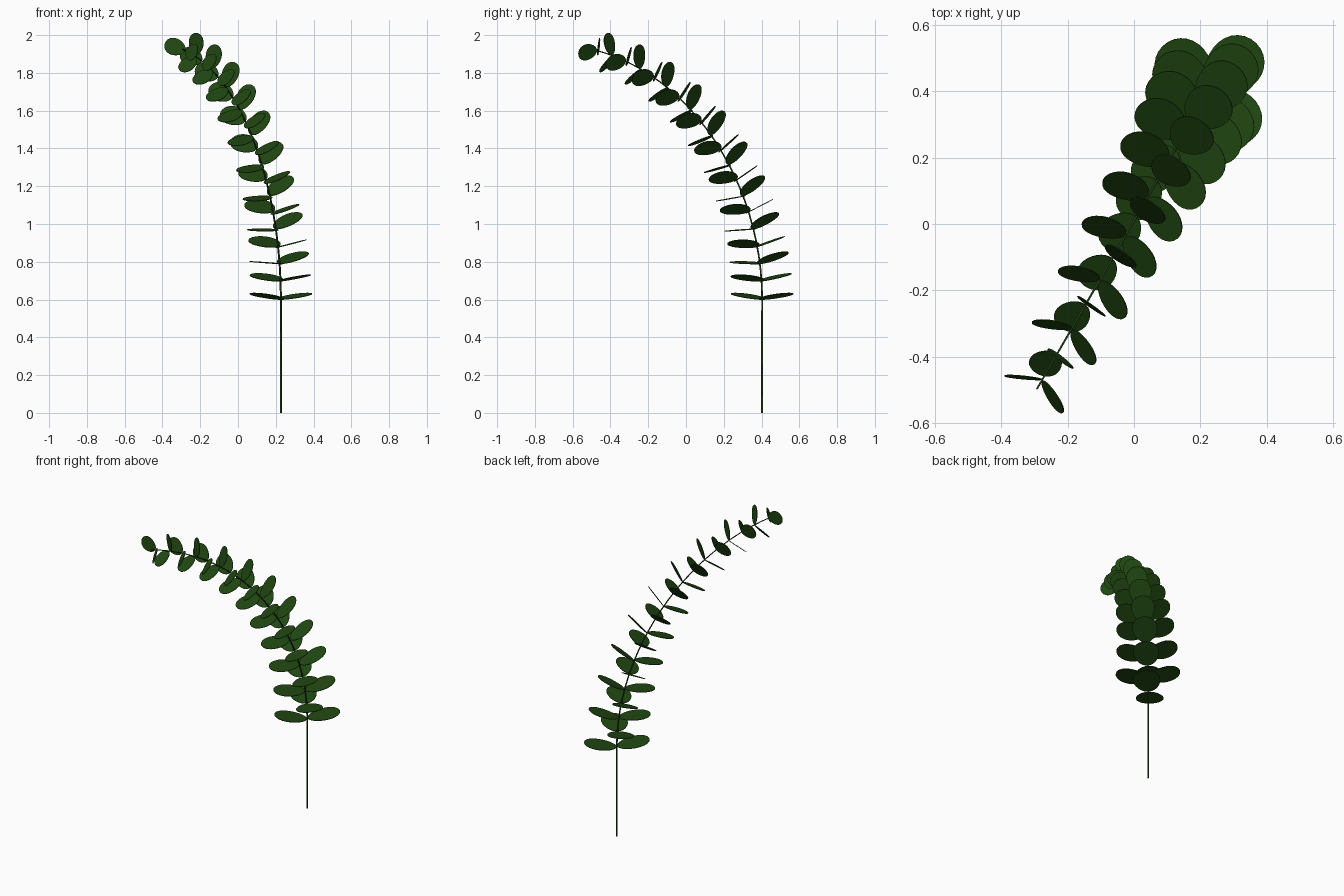
import bpy, bmesh, math
from mathutils import Vector

if "Cube" in bpy.data.objects:
    bpy.data.objects.remove(bpy.data.objects["Cube"])

BASE = Vector((0.227, 0.403, 0))
BEND = Vector((-0.5, -0.866, 0)).normalized()   # direction the sprig droops
SIDE = Vector((0.866, -0.5, 0)).normalized()
UP = Vector((0, 0, 1))


def material(name, color):
    m = bpy.data.materials.new(name)
    m.diffuse_color = color
    m.use_nodes = True
    m.node_tree.nodes["Principled BSDF"].inputs["Base Color"].default_value = m.diffuse_color
    return m


green = material("leaf_green", (0.015, 0.065, 0.006, 1))
stem_green = material("stem_green", (0.015, 0.05, 0.008, 1))

# Arching path in the bend plane (s outwards, z up)
P = [Vector(p) for p in ((0, 0.6), (0, 1.22), (0.44, 1.8), (1.04, 1.925))]


def bezier(t):
    u = 1 - t
    return P[0]*u**3 + P[1]*3*u*u*t + P[2]*3*u*t*t + P[3]*t**3


def slope(t):
    u = 1 - t
    return ((P[1]-P[0])*u*u + (P[2]-P[1])*2*u*t + (P[3]-P[2])*t*t).normalized()


def place(q):
    return BASE + BEND*q.x + UP*q.y


samples = [bezier(i/400) for i in range(401)]
lengths = [0.0]
for a, b in zip(samples, samples[1:]):
    lengths.append(lengths[-1] + (b - a).length)


def at_length(d):
    return next((i for i, l in enumerate(lengths) if l >= d), 400) / 400


# Stem
cu = bpy.data.curves.new("stem", 'CURVE')
cu.dimensions = '3D'
cu.bevel_depth = 0.005
cu.bevel_resolution = 1
cu.use_fill_caps = True
points = [BASE, BASE + UP*0.3] + [place(bezier(i/24)) for i in range(25)]
sp = cu.splines.new('POLY')
sp.points.add(len(points) - 1)
for i, p in enumerate(points):
    sp.points[i].co = (*p, 1)
    sp.points[i].radius = 1.1 - 0.5*i/len(points)
stem = bpy.data.objects.new("stem", cu)
bpy.context.collection.objects.link(stem)
cu.materials.append(stem_green)


# One flat, rounded leaf
def add_leaf(bm, origin, along, across, normal, length, width, n=28):
    rings = []
    for h in (0.0015, -0.0015):
        ring = []
        for i in range(n):
            a = 2*math.pi*i/n
            u = (1 - math.cos(a))/2*length
            w = width/2*math.sin(a)*(1 - 0.12*math.cos(a))
            ring.append(bm.verts.new(origin + along*u + across*w + normal*h))
        rings.append(ring)
    top, bottom = rings
    bm.faces.new(top)
    bm.faces.new(bottom[::-1])
    for i in range(n):
        j = (i + 1) % n
        bm.faces.new((top[j], top[i], bottom[i], bottom[j]))


# Opposite leaf pairs, each turned a quarter from the last
NODES = 20
SPACING = (lengths[-1] - 0.035) / (NODES - 1)
bm = bmesh.new()
for k in range(NODES):
    f = k / (NODES - 1)
    t = at_length(k * SPACING)
    d = slope(t)
    tangent = BEND*d.x + UP*d.y
    inward = BEND*d.y - UP*d.x
    tilt = math.radians(10 + 16*f)
    length, width = 0.2 - 0.085*f, 0.165 - 0.075*f
    for half in (0, math.pi):
        ang = math.radians(-15) + k*math.pi/2 + half
        radial = inward*math.cos(ang) + SIDE*math.sin(ang)
        along = radial*math.cos(tilt) + tangent*math.sin(tilt)
        normal = tangent*math.cos(tilt) - radial*math.sin(tilt)
        add_leaf(bm, place(bezier(t)) + radial*0.003, along,
                 normal.cross(along), normal, length, width)
bmesh.ops.recalc_face_normals(bm, faces=bm.faces)
me = bpy.data.meshes.new("leaves")
bm.to_mesh(me)
bm.free()
me.materials.append(green)
leaves = bpy.data.objects.new("leaves", me)
bpy.context.collection.objects.link(leaves)
